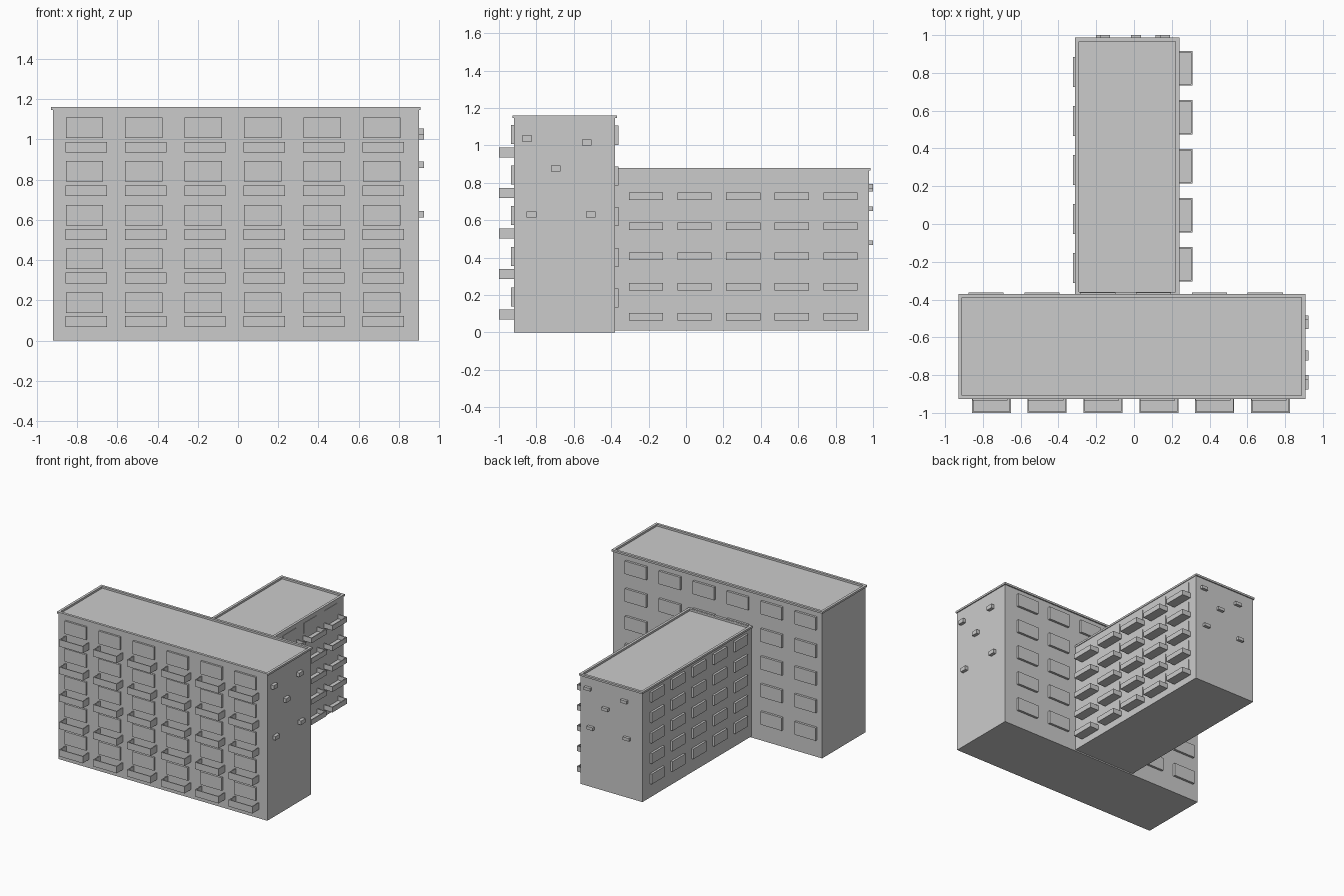
import bpy, bmesh

if "Cube" in bpy.data.objects:
    bpy.data.objects.remove(bpy.data.objects["Cube"])


def obj(name, boxes):
    """One mesh object made of boxes given as (x0, x1, y0, y1, z0, z1)."""
    bm = bmesh.new()
    for x0, x1, y0, y1, z0, z1 in boxes:
        v = bmesh.ops.create_cube(bm, size=1)["verts"]
        for p in v:
            p.co = (x1 if p.co.x > 0 else x0,
                    y1 if p.co.y > 0 else y0,
                    z1 if p.co.z > 0 else z0)
    me = bpy.data.meshes.new(name)
    bm.to_mesh(me)
    bm.free()
    o = bpy.data.objects.new(name, me)
    bpy.context.collection.objects.link(o)
    return o


def rim(x0, x1, y0, y1, z0, z1, t=0.02):
    """Four bars around a roof edge."""
    return [(x0, x1, y0, y0 + t, z0, z1), (x0, x1, y1 - t, y1, z0, z1),
            (x0, x0 + t, y0 + t, y1 - t, z0, z1), (x1 - t, x1, y0 + t, y1 - t, z0, z1)]


def tray(x0, x1, y0, y1, z0, z1, open_side, t=0.007):
    """Open-topped balcony: floor plus three thin parapets."""
    parts = [(x0, x1, y0, y1, z0, z0 + t)]
    z = z0 + t
    if open_side == "+y":
        parts += [(x0, x1, y0, y0 + t, z, z1),
                  (x0, x0 + t, y0 + t, y1, z, z1), (x1 - t, x1, y0 + t, y1, z, z1)]
    else:
        parts += [(x1 - t, x1, y0, y1, z, z1),
                  (x0, x1 - t, y0, y0 + t, z, z1), (x0, x1 - t, y1 - t, y1, z, z1)]
    return parts


# Building volumes and roof edges
obj("front_block", [(-0.92, 0.90, -0.92, -0.38, 0, 1.145)])
obj("front_roof_rim", rim(-0.93, 0.908, -0.927, -0.37, 1.145, 1.16))
obj("rear_wing", [(-0.305, 0.235, -0.39, 0.978, 0.01, 0.865)])
obj("rear_roof_rim", rim(-0.312, 0.24, -0.38, 0.987, 0.865, 0.88))

# Front block: windows on both long sides, balconies on the front
front_win, back_win, front_balc = [], [], []
for i in range(6):
    for k in range(5):
        dx, z = 0.2955 * i, 0.138 + 0.2175 * k
        front_win.append((-0.856 + dx, -0.67 + dx, -0.935, -0.91, z, z + 0.102))
        back_win.append((-0.876 + dx, -0.69 + dx, -0.39, -0.362, z - 0.005, z + 0.097))
        zb = 0.068 + 0.2165 * k
        front_balc += tray(-0.858 + dx, -0.652 + dx, -1.0, -0.92, zb, zb + 0.054, "+y")
obj("front_windows", front_win)
obj("back_windows", back_win)
obj("front_balconies", front_balc)

# Rear wing: windows on both sides, balconies on the right
left_win, right_win, right_balc = [], [], []
for i in range(5):
    for k in range(5):
        dy, z = 0.2595 * i, 0.119 + 0.161 * k
        left_win.append((-0.322, -0.295, -0.313 + dy, -0.153 + dy, z, z + 0.08))
        right_win.append((0.22, 0.238, -0.30 + dy, -0.14 + dy, z, z + 0.08))
        zb = 0.064 + 0.161 * k
        right_balc += tray(0.235, 0.31, -0.304 + dy, -0.122 + dy, zb, zb + 0.04, "-x")
obj("wing_left_windows", left_win)
obj("wing_right_windows", right_win)
obj("wing_balconies", right_balc)

# Small wall units on the end walls: (fraction along wall, height)
units = [(0.13, 1.037), (0.72, 1.015), (0.415, 0.875), (0.175, 0.629), (0.76, 0.629)]
side, rear = [], []
for u, z in units:
    y, x, zr = -0.92 + 0.54 * u, 0.235 - 0.54 * u, 0.01 + 0.745 * z
    side.append((0.89, 0.925, y - 0.026, y + 0.026, z - 0.016, z + 0.016))
    rear.append((x - 0.027, x + 0.027, 0.97, 1.0, zr - 0.012, zr + 0.012))
obj("side_wall_units", side)
obj("rear_wall_units", rear)
